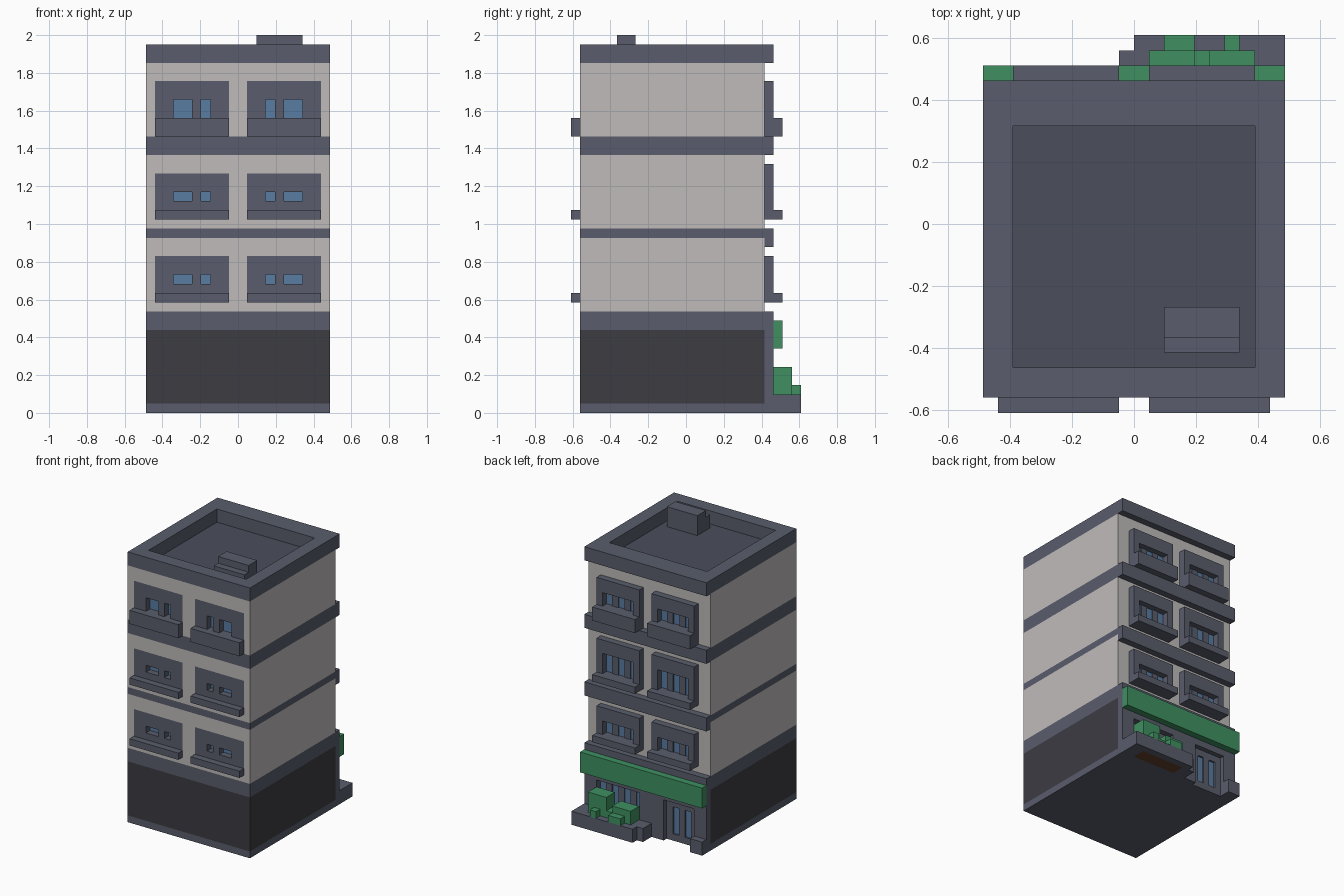
import bpy, bmesh

if "Cube" in bpy.data.objects:
    bpy.data.objects.remove(bpy.data.objects["Cube"])

U = 2 / 41  # block size; x is centred, y counts from the front, z from the ground


def mat(name, *rgb):
    m = bpy.data.materials.new(name)
    m.diffuse_color = (*rgb, 1)
    m.use_nodes = True
    m.node_tree.nodes["Principled BSDF"].inputs["Base Color"].default_value = m.diffuse_color
    return m


SLATE = mat("slate", 0.10, 0.11, 0.15)
DARK = mat("charcoal", 0.045, 0.045, 0.055)
WALL = mat("plaster", 0.52, 0.50, 0.49)
GLASS = mat("glass", 0.10, 0.20, 0.36)
GREEN = mat("green", 0.05, 0.28, 0.12)
SOIL = mat("soil", 0.12, 0.05, 0.025)
DECK = mat("roof_grey", 0.07, 0.075, 0.105)


def slab(name, m, x, y, z, holes=(), flat=False, mirror=False):
    """Box with rectangular through holes (u0,u1,w0,w1), cut along y, or along z when flat."""
    u, w, t = (x, y, z) if flat else (x, z, y)
    us = sorted({*u, *(v for h in holes for v in h[:2])})
    ws = sorted({*w, *(v for h in holes for v in h[2:])})

    def solid(i, k):
        if not (0 <= i < len(us) - 1 and 0 <= k < len(ws) - 1):
            return False
        a, b = (us[i] + us[i + 1]) / 2, (ws[k] + ws[k + 1]) / 2
        return not any(h[0] < a < h[1] and h[2] < b < h[3] for h in holes)

    bm = bmesh.new()
    cache = {}

    def vert(i, k, d):
        if (i, k, d) not in cache:
            a, b, c = us[i], ws[k], t[d]
            px, py, pz = (a, b, c) if flat else (a, c, b)
            cache[i, k, d] = bm.verts.new((px * U, (py - 12.5) * U, pz * U))
        return cache[i, k, d]

    for i in range(len(us) - 1):
        for k in range(len(ws) - 1):
            if not solid(i, k):
                continue
            ring = [(i, k), (i + 1, k), (i + 1, k + 1), (i, k + 1)]
            for d in (0, 1):
                bm.faces.new([vert(*p, d) for p in ring])
            for n, (di, dk) in enumerate([(0, -1), (1, 0), (0, 1), (-1, 0)]):
                if not solid(i + di, k + dk):
                    p, q = ring[n], ring[(n + 1) % 4]
                    bm.faces.new([vert(*p, 0), vert(*q, 0), vert(*q, 1), vert(*p, 1)])
    bmesh.ops.recalc_face_normals(bm, faces=bm.faces)
    me = bpy.data.meshes.new(name)
    bm.to_mesh(me)
    bm.free()
    me.materials.append(m)
    ob = bpy.data.objects.new(name, me)
    bpy.context.collection.objects.link(ob)
    if mirror:
        ob.modifiers.new("mirror", 'MIRROR').use_mirror_merge = False
    return ob


FULL = (-10, 10)

# ground floor and horizontal bands
slab("base_course", SLATE, FULL, (1, 21), (0, 1))
slab("ground_floor", DARK, FULL, (1, 21), (1, 9))
slab("ground_band", SLATE, FULL, (1, 22), (9, 11))
slab("middle_band", SLATE, FULL, (1, 21), (19, 20))
slab("middle_band_back", SLATE, FULL, (21, 22), (18, 20))
slab("upper_band", SLATE, FULL, (1, 22), (28, 30))

# storeys: wall z range, frame bottom, sill height, front top, front pane z, back top, back opening z
STOREYS = [((11, 19), 12, 1, 17, (14, 15), 17, (13, 15)),
           ((20, 28), 21, 1, 26, (23, 24), 27, (22, 25)),
           ((30, 38), 30, 2, 36, (32, 34), 36, (32, 34))]
for n, (wz, fz, sh, ft, pz, bt, oz) in enumerate(STOREYS, 1):
    s = f"_{n}"
    slab("wall_core" + s, WALL, FULL, (2, 21), wz)
    slab("wall_front" + s, WALL, FULL, (1, 2), wz, [(-9, -1, fz, ft), (1, 9, fz, ft)])
    # front windows, flush with the wall and with recessed panes
    slab("front_frame" + s, SLATE, (-9, -1), (1, 2), (fz, ft),
         [(-7, -5, *pz), (-4, -3, *pz)], mirror=True)
    slab("front_sill" + s, SLATE, (-9, -1), (0, 1), (fz, fz + sh), mirror=True)
    slab("front_pane_wide" + s, GLASS, (-7, -5), (1.95, 2.05), pz, mirror=True)
    slab("front_pane_narrow" + s, GLASS, (-4, -3), (1.95, 2.05), pz, mirror=True)
    # back windows, standing proud of the wall
    slab("back_frame" + s, SLATE, (-8, -1), (21, 22), (fz, bt), [(-7, -2, *oz)], mirror=True)
    slab("back_sill" + s, SLATE, (-8, -1), (22, 23), (fz, fz + sh), mirror=True)
    slab("back_pane" + s, GLASS, (-7, -2), (20.95, 21.05), oz, mirror=True)
    for x in (-6, -4):
        slab("back_mullion" + s, SLATE, (x, x + 1), (21, 21.2), oz, mirror=True)

# roof: parapet, deck and service box
slab("parapet", SLATE, FULL, (1, 22), (38, 40), [(-8, 8, 3, 19)], flat=True)
slab("roof_deck", DECK, (-8, 8), (3, 19), (37.9, 38.05))
slab("roof_box", SLATE, (2, 7), (5, 7), (38, 41))
slab("roof_box_step", SLATE, (2, 7), (4, 5), (38, 40))

# shop front on the back
slab("shop_front", SLATE, FULL, (21, 22), (0, 9), [(-8, -3, 0, 6), (1, 8, 2, 6)])
slab("column_foot", SLATE, (-10, -8), (22, 23), (0, 2))
slab("shop_window", GLASS, (1, 8), (20.95, 21.05), (2, 6))
for x in (2, 4, 6):
    slab("shop_mullion", SLATE, (x, x + 1), (21, 21.2), (2, 6))
slab("door_frame", SLATE, (-8, -3), (21, 21.3), (0, 6), [(-7, -6, 1, 5), (-5, -4, 1, 5)])
slab("door_glass", GLASS, (-7, -4), (20.95, 21.05), (1, 5))
slab("awning", GREEN, FULL, (22, 23), (7, 10))

# planter with soil and bushes
slab("planter", SLATE, (0, 10), (22, 25), (0, 2), [(1, 8, 22, 24)], flat=True)
slab("planter_end", SLATE, (-1, 0), (22, 24), (0, 2))
slab("planter_soil", SOIL, (1, 8), (22, 24), (0, 2))
slab("large_bush", GREEN, (5, 8), (22, 24), (2, 5))
slab("small_bush", GREEN, (1, 4), (22, 24), (2, 4))
slab("bush_link", GREEN, (4, 5), (22, 24), (2, 3))
slab("bush_tuft_a", GREEN, (2, 4), (24, 25), (2, 3))
slab("bush_tuft_b", GREEN, (6, 7), (24, 25), (2, 3))
